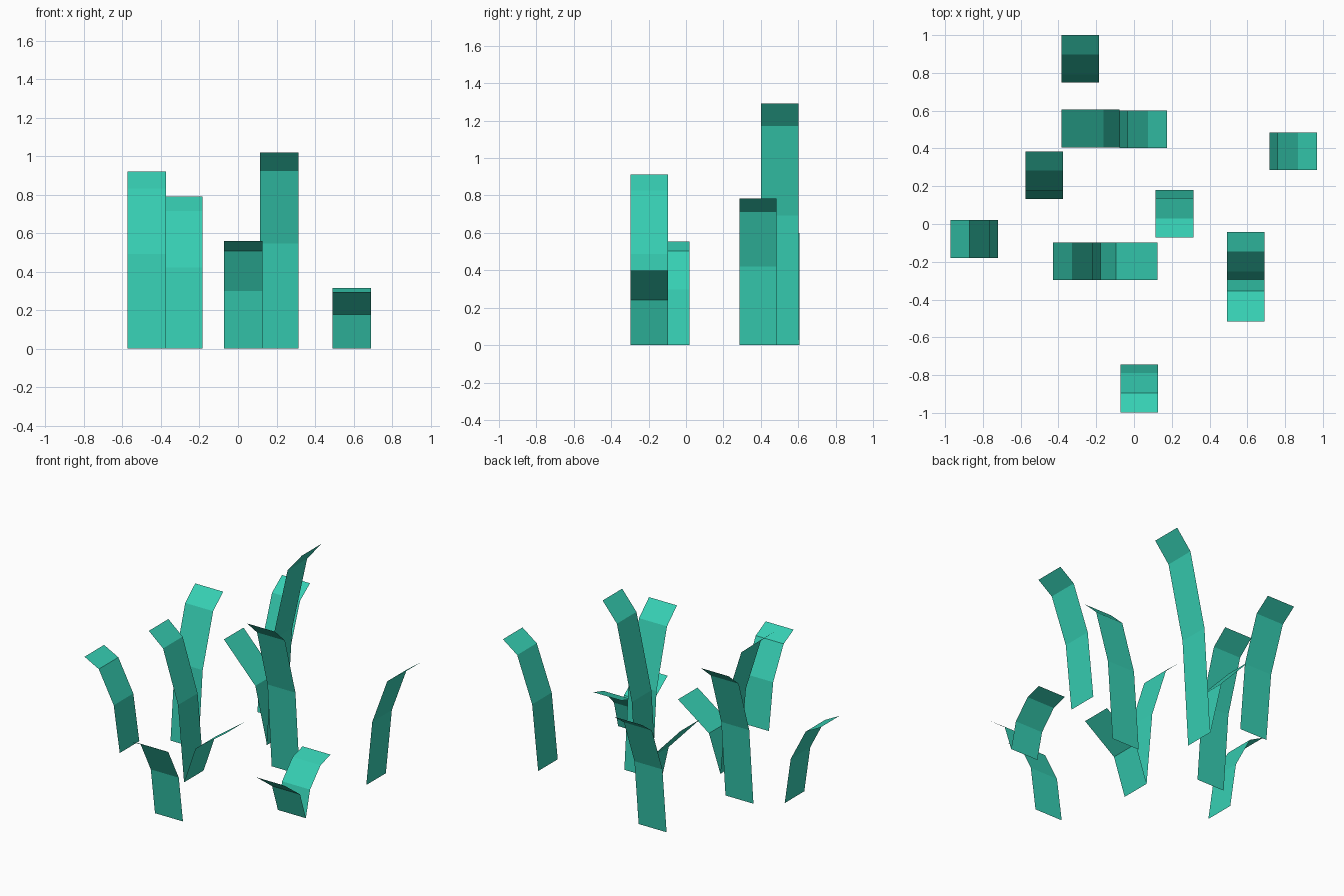
import bpy
import bmesh

if "Cube" in bpy.data.objects:
    bpy.data.objects.remove(bpy.data.objects["Cube"])

mat = bpy.data.materials.new("teal_grass")
mat.diffuse_color = (0.037, 0.62, 0.45, 1)
mat.use_nodes = True
mat.node_tree.nodes["Principled BSDF"].inputs["Base Color"].default_value = mat.diffuse_color

W = 0.10  # half width of a blade
# (outward distance, fraction of height) along each kind of blade
TALL = [(0, 0), (0.043, 0.535), (0.15, 0.905), (0.252, 1)]


def leaf(reach):
    return [(0, 0), (0.27 * reach, 0.6), (reach, 1)]


def blade(name, x, y, direction, height, profile):
    """Bent flat strip rooted at x, y, leaning along direction."""
    dx, dy = direction
    bm = bmesh.new()
    last = None
    for out, f in profile:
        cx, cy = x + dx * out, y + dy * out
        row = [bm.verts.new((cx - s * dy * W, cy + s * dx * W, f * height)) for s in (-1, 1)]
        if last:
            bm.faces.new((last[0], last[1], row[1], row[0]))
        last = row
    me = bpy.data.meshes.new(name)
    bm.to_mesh(me)
    bm.free()
    me.materials.append(mat)
    ob = bpy.data.objects.new(name, me)
    bpy.context.collection.objects.link(ob)


LEFT, RIGHT, FRONT, BACK = (-1, 0), (1, 0), (0, -1), (0, 1)

# tall three-segment blades
for i, (x, y, d, h) in enumerate([
    (-0.285, 0.748, BACK, 0.79),
    (-0.475, 0.132, BACK, 0.92),
    (0.215, 0.18, FRONT, 1.02),
    (0.028, -0.745, FRONT, 0.56),
    (0.718, 0.385, RIGHT, 0.785),
    (-0.72, -0.08, LEFT, 0.555),
    (0.592, -0.295, BACK, 0.315),
    (-0.077, 0.502, RIGHT, 1.293),
    (-0.178, -0.197, LEFT, 0.912),
]):
    blade(f"tall_blade_{i + 1}", x, y, d, h, TALL)

# short two-segment side leaves sharing a root with a tall blade
for i, (x, y, d, h, reach) in enumerate([
    (0.592, -0.295, FRONT, 0.295, 0.22),
    (-0.077, 0.506, LEFT, 0.60, 0.308),
    (-0.178, -0.197, RIGHT, 0.40, 0.303),
]):
    blade(f"side_leaf_{i + 1}", x, y, d, h, leaf(reach))
